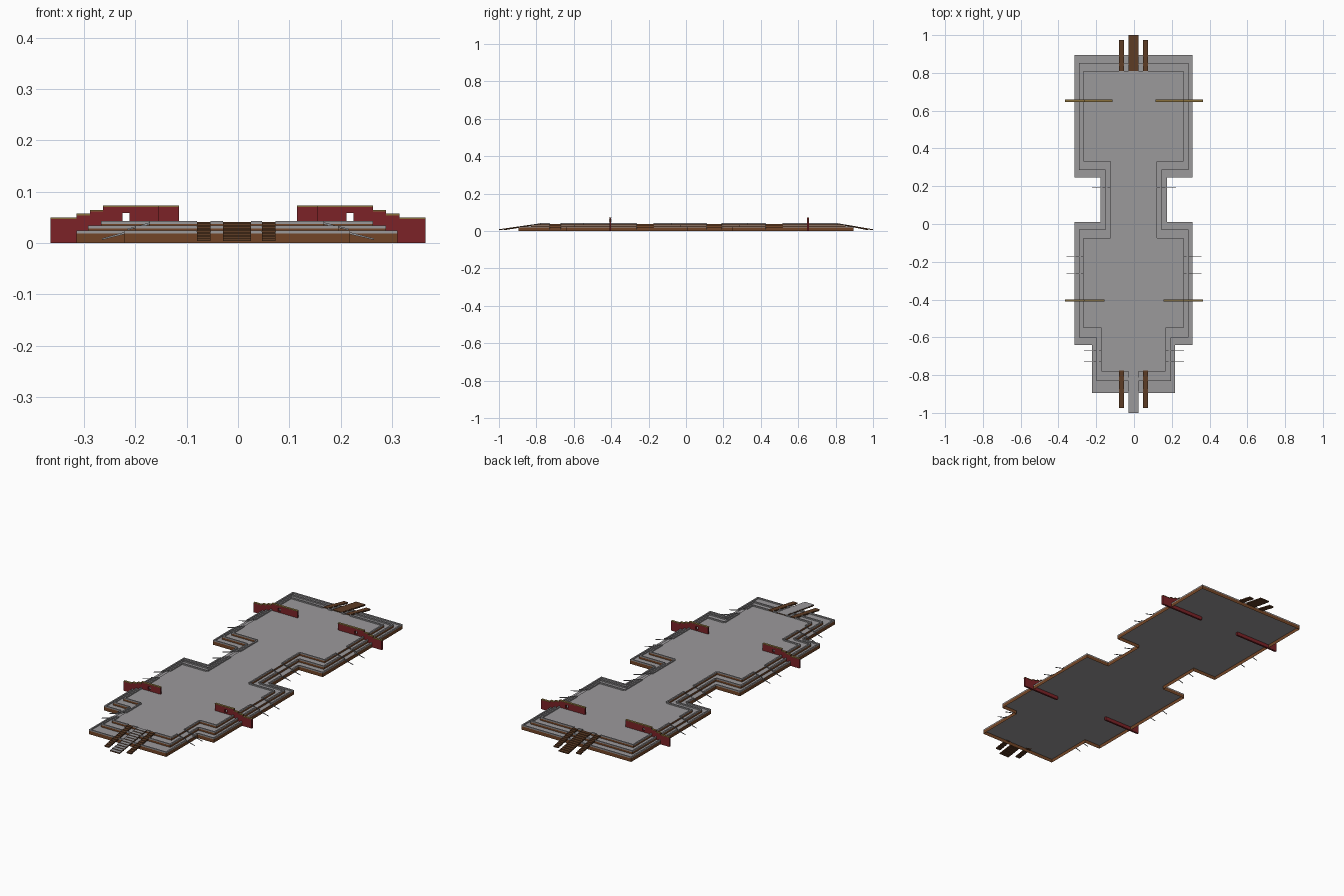
import bpy, bmesh

cube = bpy.data.objects.get("Cube")
if cube:
    bpy.data.objects.remove(cube, do_unlink=True)


def material(name, rgb):
    m = bpy.data.materials.new(name)
    m.use_nodes = True
    m.diffuse_color = (*rgb, 1)
    m.node_tree.nodes["Principled BSDF"].inputs["Base Color"].default_value = (*rgb, 1)
    return m


STONE = material("grey stone", (0.33, 0.32, 0.33))
BRICK = material("brown brick", (0.17, 0.06, 0.02))
WOOD = material("dark wood", (0.11, 0.045, 0.018))
RED = material("red plaster", (0.2, 0.016, 0.02))
OCHRE = material("ochre tile", (0.25, 0.16, 0.045))


def finish(name, bm, *mats):
    me = bpy.data.meshes.new(name)
    bm.to_mesh(me)
    bm.free()
    for m in mats:
        me.materials.append(m)
    ob = bpy.data.objects.new(name, me)
    bpy.context.collection.objects.link(ob)
    return ob


def box(bm, x0, x1, y0, y1, z0, z1, mat=0):
    lo = [min(x0, x1), min(y0, y1), z0]
    hi = [max(x0, x1), max(y0, y1), z1]
    made = bmesh.ops.create_cube(bm, size=1)["verts"]
    for v in made:
        v.co = [lo[i] if v.co[i] < 0 else hi[i] for i in range(3)]
    for f in {f for v in made for f in v.link_faces}:
        f.material_index = mat


def prism(bm, pts, offset, mat=0):
    """Extrude a closed outline by an offset vector."""
    face = bm.faces.new([bm.verts.new(p) for p in pts])
    face.material_index = mat
    out = bmesh.ops.extrude_face_region(bm, geom=[face], use_keep_orig=True)["geom"]
    bmesh.ops.translate(bm, vec=offset, verts=[g for g in out if isinstance(g, bmesh.types.BMVert)])
    bmesh.ops.recalc_face_normals(bm, faces=bm.faces)


# Terraces: half widths of block, neck and tab, then the y breaks from back to front
TIERS = {
    "lower": (0.3125, 0.1765, 0.22, 0.895, 0.245, 0.01, -0.64, -0.895),
    "middle": (0.29, 0.148, 0.1975, 0.853, 0.286, -0.03, -0.6, -0.83),
    "upper": (0.265, 0.1225, 0.17, 0.81, 0.33, -0.075, -0.55, -0.78),
}
TOPS = {"lower": 0.018, "middle": 0.028, "upper": 0.037}
SHIFT = -0.002
RIM, RIM_HEIGHT = 0.007, 0.006
FLIGHTS = [(-0.067, 0.013), (-0.002, 0.027), (0.06, 0.013)]
SIDE_STAIRS = [(-0.7, 0.03), (-0.22, 0.045), (0.15, 0.04), (0.47, 0.045)]


def outline(tier):
    b, n, t, y0, y1, y2, y3, y4 = TIERS[tier]
    side = [(b, y0), (b, y1), (n, y1), (n, y2), (b, y2), (b, y3), (t, y3), (t, y4)]
    return [(x + SHIFT, y) for x, y in side] + [(SHIFT - x, y) for x, y in reversed(side)]


def spans(a, b, gaps):
    """Pieces of the interval a..b left between the gaps."""
    a, b = min(a, b), max(a, b)
    for c, h in sorted(gaps):
        if a < c - h and c + h < b:
            yield a, c - h
            a = c + h
    yield a, b


base = 0
for tier in TIERS:
    pts, top = outline(tier), TOPS[tier]
    # open-bottomed terrace with brick sides and a paved top
    bm = bmesh.new()
    low = [bm.verts.new((x, y, base)) for x, y in pts]
    high = [bm.verts.new((x, y, top)) for x, y in pts]
    for i in range(len(pts)):
        j = (i + 1) % len(pts)
        bm.faces.new((low[i], low[j], high[j], high[i])).material_index = 1
    bm.faces.new(high)
    bmesh.ops.recalc_face_normals(bm, faces=bm.faces)
    if max(bm.faces, key=lambda f: f.calc_area()).normal.z < 0:
        bmesh.ops.reverse_faces(bm, faces=bm.faces)
    finish(tier + "_terrace", bm, STONE, BRICK)

    # parapet along the edge, open where stairs pass
    bm = bmesh.new()
    for (xa, ya), (xb, yb) in zip(pts, pts[1:] + pts[:1]):
        if xa == xb:
            inner = xa - RIM if xa > 0 else xa + RIM
            for a, b in spans(ya, yb, SIDE_STAIRS):
                box(bm, xa, inner, a, b, top, top + RIM_HEIGHT)
        else:
            facing_back = ya == TIERS[tier][3] or ya == TIERS[tier][5]
            inner = ya - RIM if facing_back else ya + RIM
            for a, b in spans(xa, xb, FLIGHTS):
                box(bm, a, b, ya, inner, top, top + RIM_HEIGHT)
    finish(tier + "_parapet", bm, STONE)
    base = top

# Stairs at both ends: stepped treads over a sloping underside
STEPS = 12


def flight(name, x, half, sign, start, end, tread):
    bm = bmesh.new()
    rise, run = 0.034 / STEPS, (end - start) / STEPS
    for i in range(STEPS):
        z = 0.041 - i * rise
        y = start + i * run
        box(bm, x - half, x + half, sign * y, sign * (y + run), z - 0.006, z)
    for f in bm.faces:
        if f.normal.z < 0.5:
            f.material_index = 1
    finish(name, bm, tread, WOOD)


for label, sign, start in (("front", -1, 0.775), ("back", 1, 0.81)):
    for i, (x, half) in enumerate(FLIGHTS):
        middle = i == 1
        tread = STONE if middle and sign < 0 else WOOD
        flight(f"{label}_stairs_{i + 1}", x, half, sign, start, 1 if middle else 0.973, tread)

# Thin sloping stringers of the side stairs on each terrace
bm = bmesh.new()
for tier, column in (("lower", (2, 0, 1, 0)), ("upper", (2, 0, 1, 0))):
    z = TOPS[tier] + 0.003
    for (y, half), col in zip(SIDE_STAIRS, column):
        edge = TIERS[tier][col]
        for s in (-1, 1):
            for yy in (y - half, y + half):
                far = s * (edge + 0.045)
                near = s * edge + SHIFT
                prism(bm, [(near, yy, z), (far, yy, z - 0.012),
                           (far, yy, z - 0.015), (near, yy, z - 0.004)], (0, 0.002, 0))
finish("side_stair_stringers", bm, STONE)

# Stepped cross walls with a doorway and tiled coping
STEPPED = [(0.365, 0.315, 0.05), (0.315, 0.288, 0.057), (0.288, 0.263, 0.064), (0.263, 0.225, 0.073)]
DOOR_INNER = 0.211
for label, y, inner in (("back", 0.652, 0.115), ("front", -0.405, 0.155)):
    for side, s in (("left", 1), ("right", -1)):
        bm = bmesh.new()
        t = 0.005
        for a, b, h in STEPPED + [(DOOR_INNER, inner, 0.073)]:
            box(bm, s * a, s * b, y - t, y + t, 0, h - 0.003)
            box(bm, s * a, s * b, y - t - 0.001, y + t + 0.001, h - 0.003, h, 1)
        door = STEPPED[-1][1]
        box(bm, s * door, s * DOOR_INNER, y - t, y + t, 0, 0.043)
        box(bm, s * door, s * DOOR_INNER, y - t, y + t, 0.058, 0.07)
        box(bm, s * door, s * DOOR_INNER, y - t - 0.001, y + t + 0.001, 0.07, 0.073, 1)
        finish(f"{label}_{side}_wall", bm, RED, OCHRE)
